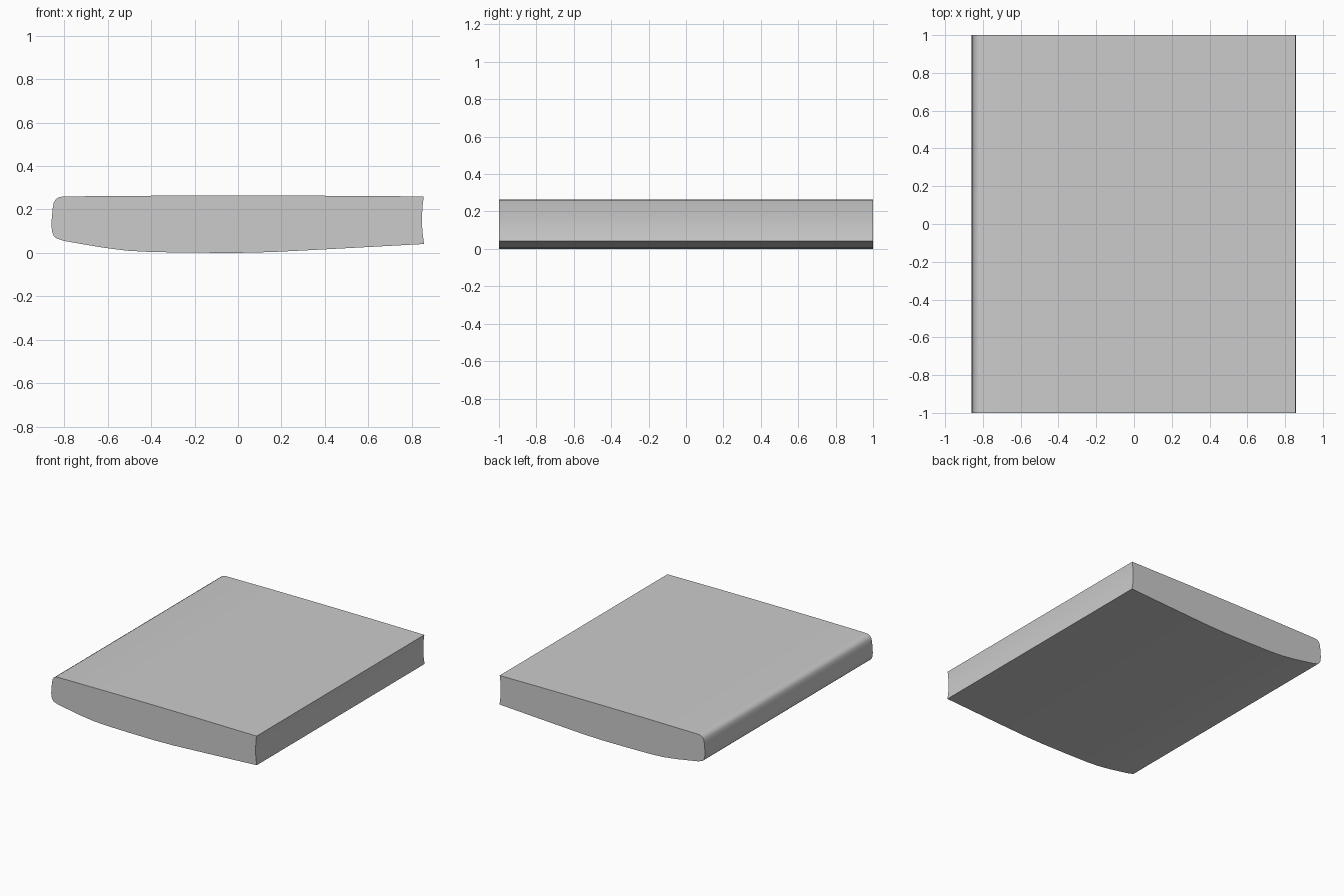
import bpy, bmesh

if "Cube" in bpy.data.objects:
    bpy.data.objects.remove(bpy.data.objects["Cube"])

# Cross-section of the slab (x, z): rounded left edge, bowed underside, hollowed right edge
profile = [
    (-0.80, 0.260), (-0.822, 0.257), (-0.838, 0.248), (-0.848, 0.232),
    (-0.853, 0.205), (-0.858, 0.150), (-0.859, 0.125), (-0.855, 0.095),
    (-0.848, 0.078), (-0.835, 0.066), (-0.80, 0.055), (-0.72, 0.041),
    (-0.62, 0.024), (-0.51, 0.010), (-0.40, 0.004), (-0.20, 0.001),
    (0.0, 0.0), (0.16, 0.004), (0.32, 0.012), (0.60, 0.027), (0.857, 0.041),
    (0.851, 0.080), (0.847, 0.130), (0.847, 0.170), (0.850, 0.220), (0.855, 0.260),
    (0.42, 0.263), (0.0, 0.264), (-0.42, 0.263),
]

# Slab body: extrude the section along the full depth
bm = bmesh.new()
front = bm.faces.new([bm.verts.new((x, -1, z)) for x, z in profile])
ext = bmesh.ops.extrude_face_region(bm, geom=[front], use_keep_orig=True)
for v in ext["geom"]:
    if isinstance(v, bmesh.types.BMVert):
        v.co.y = 1
bmesh.ops.recalc_face_normals(bm, faces=bm.faces)
mesh = bpy.data.meshes.new("slab_body")
bm.to_mesh(mesh)
bm.free()
body = bpy.data.objects.new("slab_body", mesh)
bpy.context.collection.objects.link(body)

# Smooth the curved sides, keep the rims sharp
bpy.context.view_layer.objects.active = body
body.select_set(True)
bpy.ops.object.shade_smooth_by_angle(angle=0.6)
